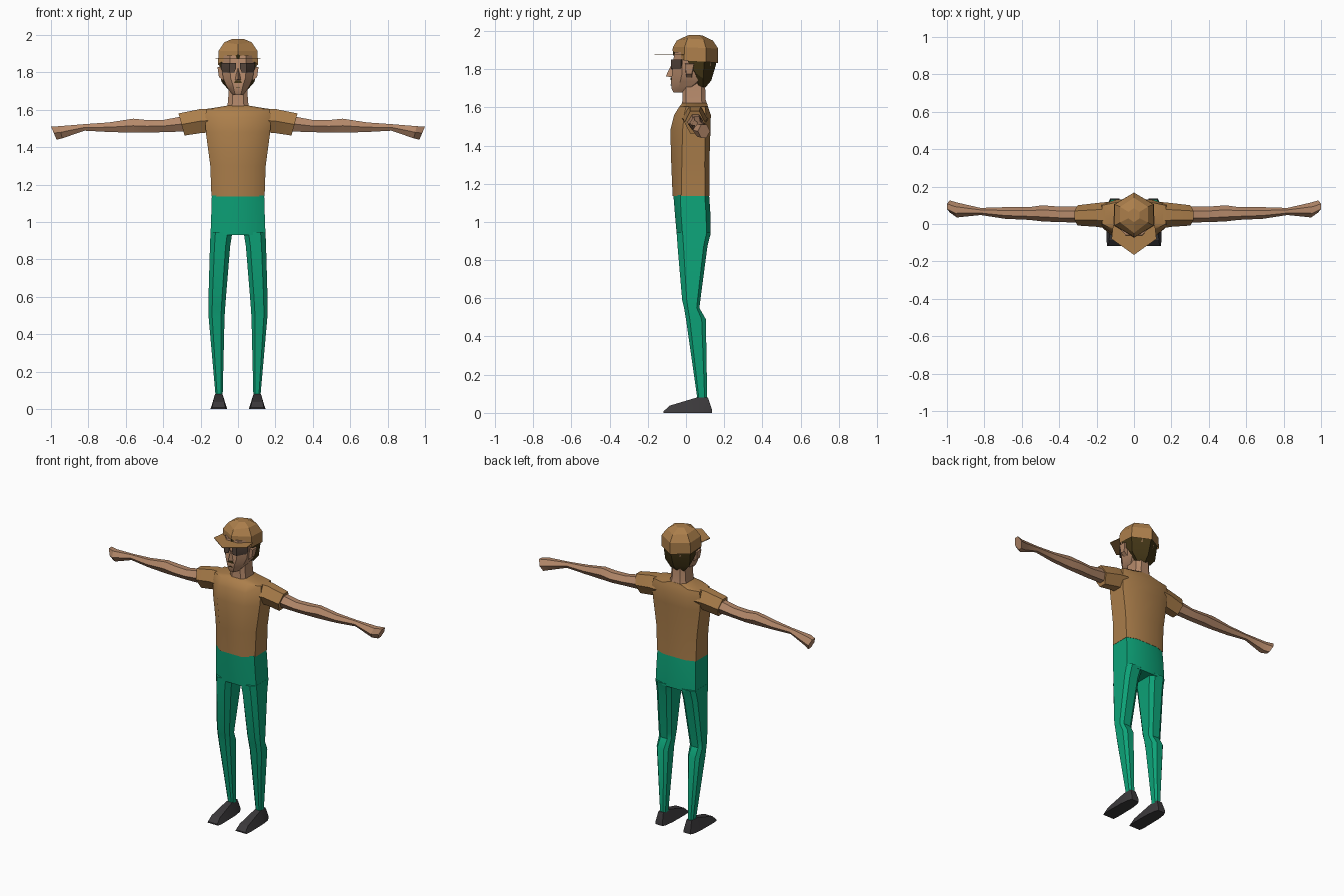
import bpy, bmesh, math


def material(name, rgb):
    m = bpy.data.materials.new(name)
    m.diffuse_color = (*rgb, 1)
    return m


SKIN = material("skin", (0.46, 0.25, 0.145))
SHIRT = material("tan_cloth", (0.41, 0.21, 0.07))
TROUSER = material("green_cloth", (0.004, 0.37, 0.19))
SHOE = material("dark_leather", (0.045, 0.042, 0.045))
HAIR = material("dark_hair", (0.055, 0.036, 0.008))
LENS = material("dark_lens", (0.09, 0.06, 0.045))


def make(name, bm, mat, mirror=False, angle=30):
    bmesh.ops.recalc_face_normals(bm, faces=bm.faces)
    me = bpy.data.meshes.new(name)
    bm.to_mesh(me)
    bm.free()
    me.materials.append(mat)
    ob = bpy.data.objects.new(name, me)
    bpy.context.collection.objects.link(ob)
    if mirror:
        ob.modifiers.new("mirror", 'MIRROR').use_mirror_merge = False
    bpy.ops.object.select_all(action='DESELECT')
    ob.select_set(True)
    bpy.context.view_layer.objects.active = ob
    bpy.ops.object.shade_smooth_by_angle(angle=math.radians(angle))
    return ob


def loft(name, rings, mat, mirror=False, angle=30, caps=(True, True)):
    """Skin a list of rings that have equal point counts."""
    bm = bmesh.new()
    loops = [[bm.verts.new(p) for p in r] for r in rings]
    n = len(loops[0])
    for a, b in zip(loops, loops[1:]):
        for i in range(n):
            j = (i + 1) % n
            bm.faces.new((a[i], a[j], b[j], b[i]))
    if caps[0]:
        bm.faces.new(loops[0])
    if caps[1]:
        bm.faces.new(loops[-1])
    return make(name, bm, mat, mirror, angle)


def body_ring(z, w, yf, sf, sb, yb, cx=0, f=0.55):
    """Eight-sided level ring: half width, front, side front, side back, back."""
    return [(cx + x, y, z) for x, y in (
        (-w * f, yf), (w * f, yf), (w, sf), (w, sb),
        (w * f, yb), (-w * f, yb), (-w, sb), (-w, sf))]


def limb_ring(x, y0, y1, z0, z1, lean=0.0):
    """Six-sided ring facing sideways; lean pulls the lower points inwards."""
    m, d = (z0 + z1) / 2, (y1 - y0) * 0.28
    pts = ((y0, m), (y0 + d, z1), (y1 - d, z1), (y1, m), (y1 - d, z0), (y0 + d, z0))
    return [(x - lean * (z1 - z) / (z1 - z0), y, z) for y, z in pts]


# shirt body
loft("shirt", [
    body_ring(1.135, 0.142, -0.070, -0.025, 0.100, 0.123),
    body_ring(1.300, 0.148, -0.077, -0.022, 0.098, 0.122),
    body_ring(1.480, 0.172, -0.082, -0.018, 0.100, 0.128),
    body_ring(1.560, 0.175, -0.062, -0.010, 0.105, 0.130),
    body_ring(1.603, 0.170, -0.035, 0.000, 0.100, 0.115),
    body_ring(1.622, 0.058, -0.020, 0.000, 0.090, 0.110)], SHIRT, angle=40)

# sleeves
loft("sleeve", [
    limb_ring(0.140, -0.025, 0.118, 1.480, 1.606),
    limb_ring(0.200, -0.015, 0.112, 1.475, 1.604),
    limb_ring(0.318, -0.008, 0.100, 1.462, 1.580, 0.032)], SHIRT, True)

# bare arms ending in closed hands
loft("arm", [
    limb_ring(0.280, 0.008, 0.092, 1.484, 1.568),
    limb_ring(0.400, 0.010, 0.093, 1.480, 1.545),
    limb_ring(0.490, 0.014, 0.100, 1.478, 1.545),
    limb_ring(0.560, 0.022, 0.090, 1.477, 1.552),
    limb_ring(0.690, 0.028, 0.090, 1.481, 1.532),
    limb_ring(0.820, 0.048, 0.086, 1.488, 1.523),
    limb_ring(0.955, 0.035, 0.115, 1.447, 1.512, 0.015),
    limb_ring(1.000, 0.062, 0.126, 1.440, 1.510, 0.030)], SKIN, True, 25)

# trouser top
loft("trouser_hips", [
    body_ring(1.142, 0.140, -0.066, -0.030, 0.098, 0.121),
    body_ring(1.040, 0.143, -0.058, -0.026, 0.105, 0.128),
    body_ring(0.930, 0.147, -0.048, -0.018, 0.108, 0.128)], TROUSER)

# trouser legs: z, inner x, outer x, then depths
legs = [(0.945, 0.030, 0.147, -0.049, -0.018, 0.108, 0.130),
        (0.870, 0.042, 0.150, -0.044, -0.013, 0.092, 0.112),
        (0.590, 0.065, 0.158, -0.020, 0.004, 0.060, 0.075),
        (0.550, 0.068, 0.158, -0.010, 0.010, 0.056, 0.070),
        (0.490, 0.072, 0.157, 0.000, 0.020, 0.082, 0.104),
        (0.070, 0.082, 0.120, 0.060, 0.068, 0.098, 0.111)]
loft("trouser_leg", [body_ring(z, (b - a) / 2, *d, cx=(a + b) / 2)
                     for z, a, b, *d in legs], TROUSER, True)

# shoes, from heel to toe
shoe = [(0.135, 0.025, 0.025, 0.020), (0.115, 0.035, 0.018, 0.080),
        (0.055, 0.043, 0.020, 0.080), (-0.085, 0.045, 0.030, 0.038),
        (-0.118, 0.040, 0.034, 0.008)]
loft("shoe", [[(0.103 - b, y, 0), (0.103 + b, y, 0), (0.103 + t, y, h), (0.103 - t, y, h)]
              for y, b, t, h in shoe], SHOE, True, 20)

# neck and head
loft("neck", [body_ring(1.600, 0.062, -0.024, 0.000, 0.090, 0.115),
              body_ring(1.640, 0.054, -0.018, 0.000, 0.080, 0.103),
              body_ring(1.760, 0.046, -0.020, 0.000, 0.080, 0.098)], SKIN)
loft("head", [
    body_ring(1.678, 0.026, -0.066, -0.045, -0.020, -0.010),
    body_ring(1.700, 0.045, -0.076, -0.040, 0.020, 0.040, f=0.45),
    body_ring(1.735, 0.066, -0.078, -0.030, 0.060, 0.085, f=0.42),
    body_ring(1.770, 0.080, -0.074, -0.022, 0.080, 0.110, f=0.5),
    body_ring(1.820, 0.086, -0.070, -0.020, 0.090, 0.130, f=0.5),
    body_ring(1.890, 0.086, -0.060, -0.015, 0.090, 0.135, f=0.5)], SKIN)

# nose
bm = bmesh.new()
for p in ((-0.018, -0.07, 1.757), (0.018, -0.07, 1.757), (0, -0.106, 1.762),
          (0, -0.076, 1.825), (0, -0.05, 1.78)):
    bm.verts.new(p)
bmesh.ops.convex_hull(bm, input=bm.verts)
make("nose", bm, SKIN, angle=20)

# ears
loft("ear", [[(x, 0.000, z0), (x, 0.030, z0), (x + t, 0.042, z1), (x + t, -0.004, z1)]
             for x, t, z0, z1 in ((0.078, 0.0, 1.755, 1.830), (0.102, 0.008, 1.775, 1.828))],
     SKIN, True)

# moustache and mouth plates
for name, z, w, h in (("moustache", 1.749, 0.024, 0.007), ("mouth", 1.717, 0.016, 0.002)):
    loft(name, [[(-w, y, z - h), (w, y, z - h), (w * 0.5, y, z + h), (-w * 0.5, y, z + h)]
                for y in (-0.075, -0.082)], HAIR)

# sunglass lenses wrapping around the face
outline = ((0.010, -0.079), (0.045, -0.079), (0.092, -0.026),
           (0.085, -0.020), (0.042, -0.068), (0.010, -0.068))
loft("sunglass_lens", [[(0.046 + (x - 0.046) * k, y - d, z) for x, y in outline]
                       for z, k, d in ((1.800, 0.72, 0.001), (1.818, 0.95, 0), (1.850, 1, 0))],
     LENS, True)


def hex_ring(w, yf, sf, sb, yb, zf, zsf, zsb, zb):
    """Six-sided ring with a point at front and back."""
    return [(0, yf, zf), (w, sf, zsf), (w, sb, zsb), (0, yb, zb), (-w, sb, zsb), (-w, sf, zsf)]


# hair below the cap
loft("hair", [
    hex_ring(0.050, 0.050, 0.065, 0.088, 0.103, 1.705, 1.715, 1.705, 1.705),
    hex_ring(0.089, 0.040, 0.050, 0.090, 0.132, 1.75, 1.78, 1.75, 1.74),
    hex_ring(0.098, 0.020, 0.015, 0.095, 0.156, 1.84, 1.83, 1.83, 1.82),
    hex_ring(0.102, 0.000, -0.005, 0.098, 0.160, 1.88, 1.87, 1.86, 1.86)], HAIR)
loft("hair_fringe", [
    hex_ring(0.101, -0.067, -0.010, 0.095, 0.155, z, z - 0.008, z, z)
    for z in (1.872, 1.915)], HAIR)

# cap crown and flat peak
loft("cap_crown", [
    hex_ring(0.107, -0.072, -0.010, 0.105, 0.168, 1.897, 1.845, 1.838, 1.832),
    hex_ring(0.104, -0.068, -0.008, 0.105, 0.168, 1.915, 1.915, 1.910, 1.908),
    hex_ring(0.074, -0.048, 0.008, 0.092, 0.140, 1.950, 1.960, 1.955, 1.950),
    hex_ring(0.030, 0.010, 0.030, 0.065, 0.085, 1.977, 1.979, 1.979, 1.976)],
    SHIRT, angle=20, caps=(False, True))
loft("cap_peak", [[(-0.112, -0.005, z), (-0.120, -0.080, z), (0, -0.165, z),
                   (0.120, -0.080, z), (0.112, -0.005, z), (0, -0.055, z)]
                  for z in (1.873, 1.877)], SHIRT)
